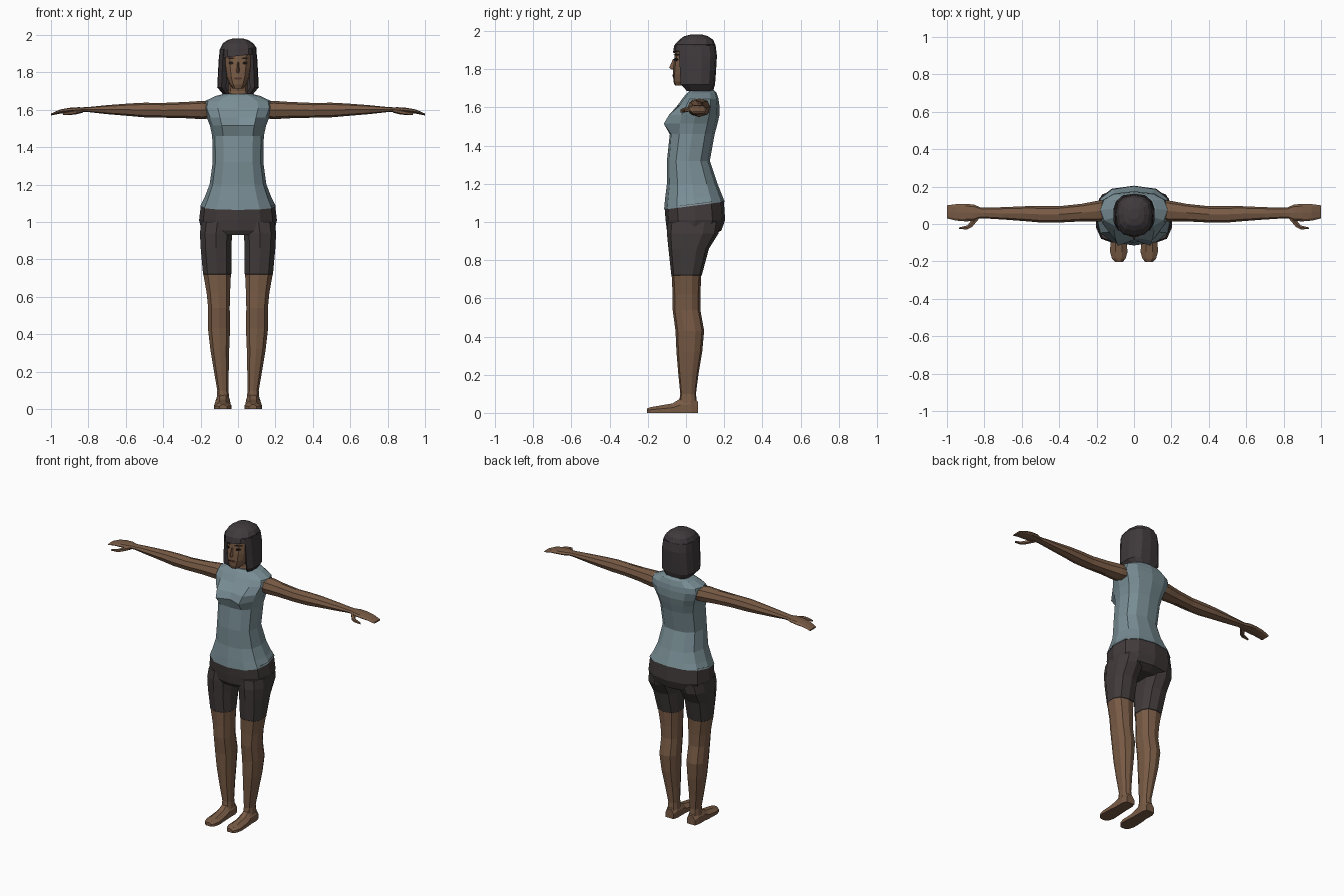
import bpy, bmesh, math
from mathutils import Vector


def material(name, rgb):
    m = bpy.data.materials.new(name)
    m.diffuse_color = (*rgb, 1)
    return m


skin = material("brown skin", (0.19, 0.105, 0.06))
shirt_mat = material("grey blue cloth", (0.19, 0.27, 0.30))
shorts_mat = material("dark cloth", (0.054, 0.043, 0.043))
hair_mat = material("dark hair", (0.05, 0.041, 0.045))
dark = material("eye dark", (0.012, 0.009, 0.008))
lip = material("lip brown", (0.09, 0.035, 0.025))


def spow(v, e):
    return math.copysign(abs(v) ** e, v)


def oval(z, x0, x1, y0, y1, n=12, e=0.8, tilt=0.0, tilt_x=0.0):
    """Horizontal cross-section, starting at the front centre."""
    pts = []
    for i in range(n):
        a = -math.pi / 2 + 2 * math.pi * i / n
        x = (x0 + x1) / 2 + (x1 - x0) / 2 * spow(math.cos(a), e)
        y = (y0 + y1) / 2 + (y1 - y0) / 2 * spow(math.sin(a), e)
        pts.append(Vector((x, y, z + tilt * (y - y0) + tilt_x * x)))
    return pts


def across(x, y0, y1, z0, z1, n=8, e=0.85):
    """Cross-section facing along x, for arms and hands."""
    return [Vector((x, p.x, p.y)) for p in oval(0, y0, y1, z0, z1, n, e)]


def loft(name, rings, mats, mirror=False, rule=None):
    bm = bmesh.new()
    vs = [[bm.verts.new(p) for p in r] for r in rings]
    n = len(rings[0])
    for a, b in zip(vs, vs[1:]):
        for i in range(n):
            j = (i + 1) % n
            bm.faces.new((a[i], a[j], b[j], b[i]))
    bm.faces.new(vs[0])
    bm.faces.new(vs[-1])
    bmesh.ops.recalc_face_normals(bm, faces=bm.faces)
    if rule:
        for f in bm.faces:
            f.material_index = rule(f.calc_center_median())
    me = bpy.data.meshes.new(name)
    bm.to_mesh(me)
    bm.free()
    for m in mats:
        me.materials.append(m)
    ob = bpy.data.objects.new(name, me)
    bpy.context.collection.objects.link(ob)
    if mirror:
        ob.modifiers.new("Mirror", 'MIRROR').use_mirror_merge = False
    return ob


# Shirt: z, half width, front, back, tilt, bust push
shirt_rows = [(1.065, .202, -.115, .203, .13, 0), (1.12, .18, -.11, .19, .06, 0),
              (1.20, .152, -.10, .165, 0, 0), (1.32, .135, -.10, .125, 0, 0),
              (1.46, .138, -.085, .15, 0, .005), (1.515, .15, -.085, .165, 0, .045),
              (1.56, .168, -.075, .175, 0, .028), (1.61, .188, -.045, .175, 0, 0),
              (1.645, .18, -.02, .17, 0, 0), (1.67, .12, .0, .16, .05, 0),
              (1.685, .065, .015, .145, .05, 0)]
rings = []
for z, w, y0, y1, tilt, bust in shirt_rows:
    r = oval(z, -w, w, y0, y1, tilt=tilt)
    for i in (1, 11):
        r[i].y -= bust
    rings.append(r)
loft("shirt", rings, [shirt_mat])

# Shorts seat
seat = [(.93, .15, -.085, .14), (.955, .195, -.10, .185), (1.01, .208, -.107, .205),
        (1.075, .198, -.112, .198)]
loft("shorts_seat", [oval(z, -w, w, a, b, tilt=.13 if z > 1.05 else 0)
                     for z, w, a, b in seat], [shorts_mat])

# Legs: shorts colour above the knee hem, skin below
leg = [(0.03, .042, .118, -.04, .06), (.10, .05, .112, -.03, .052), (.20, .048, .13, -.04, .065),
       (.32, .045, .15, -.05, .085), (.43, .04, .163, -.055, .095), (.54, .042, .162, -.07, .075),
       (.62, .04, .17, -.07, .075), (.72, .035, .188, -.075, .08), (.722, .033, .190, -.077, .083),
       (.86, .032, .203, -.092, .12), (.94, .028, .207, -.10, .17), (1.0, .02, .2, -.095, .18)]
loft("legs", [oval(z, a, b, c, d, 10) for z, a, b, c, d in leg], [skin, shorts_mat],
     True, lambda c: int(c.z > .7205))

# Feet: sections run from heel to toe
foot = [(.062, .05, .11, .06), (.03, .042, .12, .085), (-.03, .042, .12, .075),
        (-.07, .04, .125, .05), (-.15, .035, .128, .036), (-.185, .045, .118, .03),
        (-.203, .06, .10, .024)]
loft("feet", [[Vector((a, y, 0)), Vector((b, y, 0)), Vector((b, y, h * .55)),
               Vector((b * .7 + a * .3, y, h)), Vector((a * .7 + b * .3, y, h)),
               Vector((a, y, h * .55))] for y, a, b, h in foot], [skin], True)

# Arms, hands and thumbs
arm = [(.14, .02, .13, 1.555, 1.64), (.19, .012, .125, 1.55, 1.648), (.28, .014, .108, 1.555, 1.642),
       (.40, .008, .095, 1.558, 1.637), (.50, .008, .095, 1.56, 1.638), (.58, .015, .095, 1.567, 1.634),
       (.70, .024, .09, 1.577, 1.625), (.80, .03, .087, 1.588, 1.615), (.84, .028, .088, 1.588, 1.613)]
loft("arms", [across(*r) for r in arm], [skin], True)
hand = [(.82, .032, .088, 1.588, 1.613), (.855, .016, .104, 1.586, 1.614),
        (.90, .014, .108, 1.583, 1.611), (.95, .018, .106, 1.58, 1.602), (1.0, .03, .10, 1.57, 1.58)]
loft("hands", [across(*r) for r in hand], [skin], True)
thumb = [(.83, .025, .05, 1.585, 1.607), (.865, -.018, .03, 1.576, 1.602),
         (.89, -.03, -.006, 1.573, 1.595), (.935, -.028, -.018, 1.572, 1.584)]
loft("thumbs", [across(*r, 6) for r in thumb], [skin], True)

# Neck and head
neck = [(1.66, .07, .02, .14), (1.70, .052, .025, .13), (1.80, .047, .01, .12)]
loft("neck", [oval(z, -w, w, a, b, 8) for z, w, a, b in neck], [skin])
head = [(1.715, .028, -.058, .02), (1.735, .045, -.066, .06), (1.775, .062, -.068, .09),
        (1.82, .071, -.066, .11), (1.86, .075, -.06, .12), (1.92, .072, -.055, .12)]
loft("head", [oval(z, -w, w, a, b) for z, w, a, b in head], [skin])
nose = [(1.798, .016, -.074), (1.808, .014, -.088), (1.855, .008, -.068)]
loft("nose", [[Vector((-w, -.05, z)), Vector((0, y, z)), Vector((w, -.05, z))]
              for z, w, y in nose], [skin])


# Face details: thin plates hugging the face
def plate(name, x, y, z, w, h, slant, mat, mirror, n=6):
    pts = [(math.cos(2 * math.pi * i / n), math.sin(2 * math.pi * i / n)) for i in range(n)]
    loft(name, [[Vector((x + w * c, y + d + slant * w * c, z + h * s)) for c, s in pts]
                for d in (0, .008)], [mat], mirror)


plate("eyes", .038, -.056, 1.85, .014, .009, .6, dark, True)
plate("eyebrows", .038, -.053, 1.876, .02, .004, .6, dark, True)
plate("mouth", 0, -.0705, 1.768, .024, .006, 0, lip, False)

# Hair curtain: open at the face, wraps sides and back
curtain = [(1.685, .082, -.01, .142), (1.72, .112, -.05, .152), (1.80, .108, -.055, .158),
           (1.87, .104, -.06, .162), (1.925, .098, -.06, .155)]
rings = []
for z, w, y0, y1 in curtain:
    ring = []
    for k, order in ((1.0, range(11)), (.72, range(10, -1, -1))):
        for i in order:
            a = math.radians(-45 + 27 * i)
            ring.append(Vector((w * k * spow(math.cos(a), .7),
                                (y0 + y1) / 2 + (y1 - y0) / 2 * k * spow(math.sin(a), .7), z)))
    rings.append(ring)
loft("hair_curtain", rings, [hair_mat])

# Hair crown with a slanted fringe
crown = [(1.888, .095, -.068, .14, .12), (1.925, .099, -.062, .155, .06),
         (1.955, .082, -.035, .142, 0), (1.973, .055, -.01, .115, 0), (1.982, .025, .025, .085, 0)]
loft("hair_crown", [oval(z, -w, w, a, b, tilt_x=t) for z, w, a, b, t in crown], [hair_mat])
